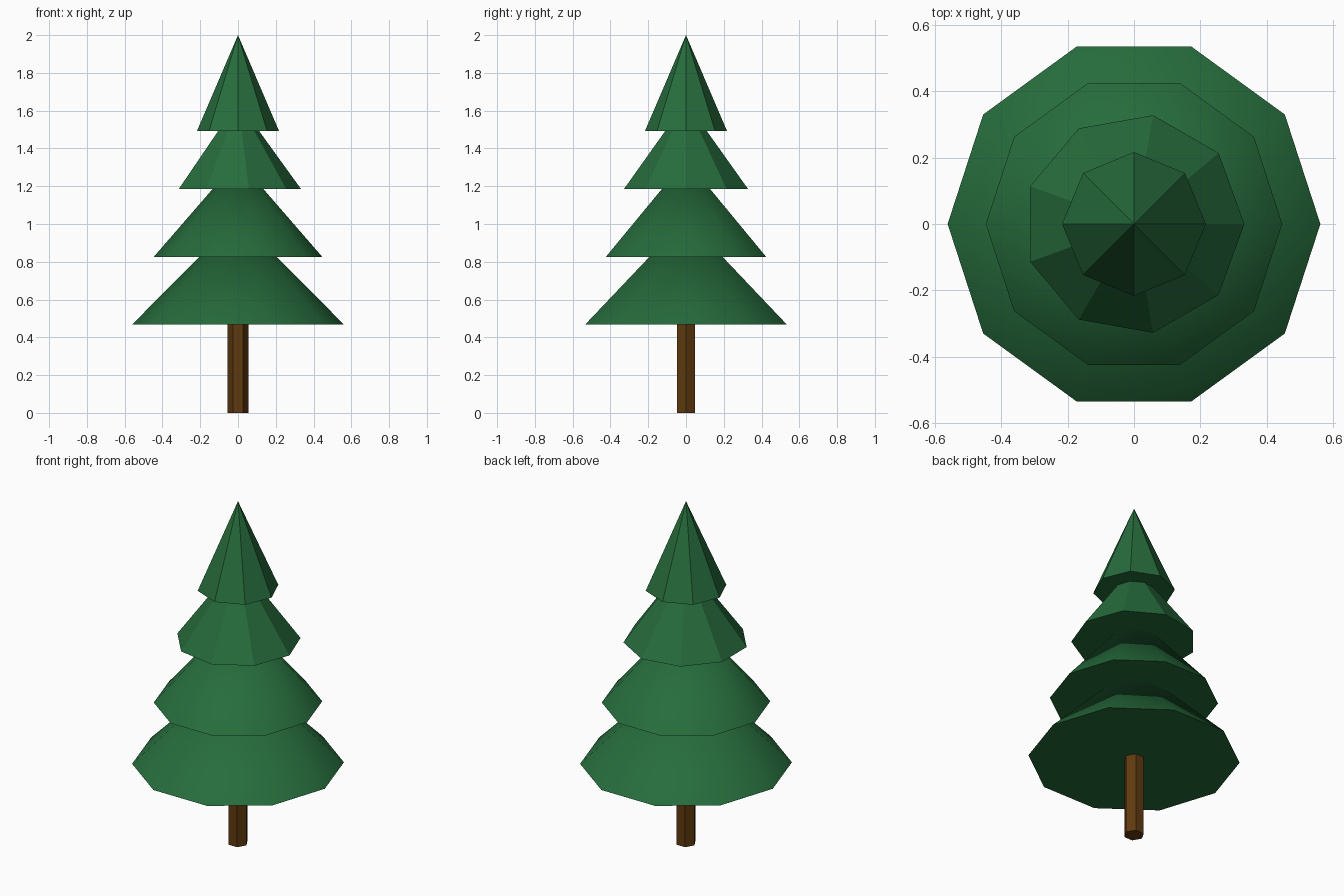
import bpy
import math

cube = bpy.data.objects.get("Cube")
if cube:
    bpy.data.objects.remove(cube, do_unlink=True)


def make_material(name, rgb):
    mat = bpy.data.materials.new(name)
    mat.use_nodes = True
    color = (*rgb, 1.0)
    mat.diffuse_color = color
    bsdf = mat.node_tree.nodes["Principled BSDF"]
    bsdf.inputs["Base Color"].default_value = color
    bsdf.inputs["Roughness"].default_value = 0.9
    return mat


def make_cone(name, sides, radius, bottom, top, mat, top_radius=0.0):
    """Upright cone or prism with one corner pointing along +x."""
    bpy.ops.mesh.primitive_cone_add(
        vertices=sides, radius1=radius, radius2=top_radius, depth=top - bottom,
        location=(0, 0, (bottom + top) / 2), rotation=(0, 0, -math.pi / 2))
    obj = bpy.context.object
    obj.name = name
    obj.data.materials.append(mat)
    bpy.ops.object.transform_apply(location=False, rotation=True, scale=True)
    # Wide tiers turn smooth; the steep tip and the trunk stay faceted
    bpy.ops.object.shade_smooth_by_angle(angle=math.radians(30))
    return obj


green = make_material("pine green", (0.0194, 0.150, 0.045))
brown = make_material("bark brown", (0.115, 0.042, 0.005))

# Trunk
make_cone("trunk", 6, 0.055, 0.0, 0.55, brown, top_radius=0.055)

# Foliage: name, sides, radius, bottom, apex
tiers = [
    ("bottom_foliage", 10, 0.562, 0.467, 1.03),
    ("lower_middle_foliage", 10, 0.447, 0.825, 1.34),
    ("upper_middle_foliage", 9, 0.333, 1.186, 1.647),
    ("top_foliage", 8, 0.217, 1.493, 2.0),
]
for name, sides, radius, bottom, apex in tiers:
    make_cone(name, sides, radius, bottom, apex, green)
